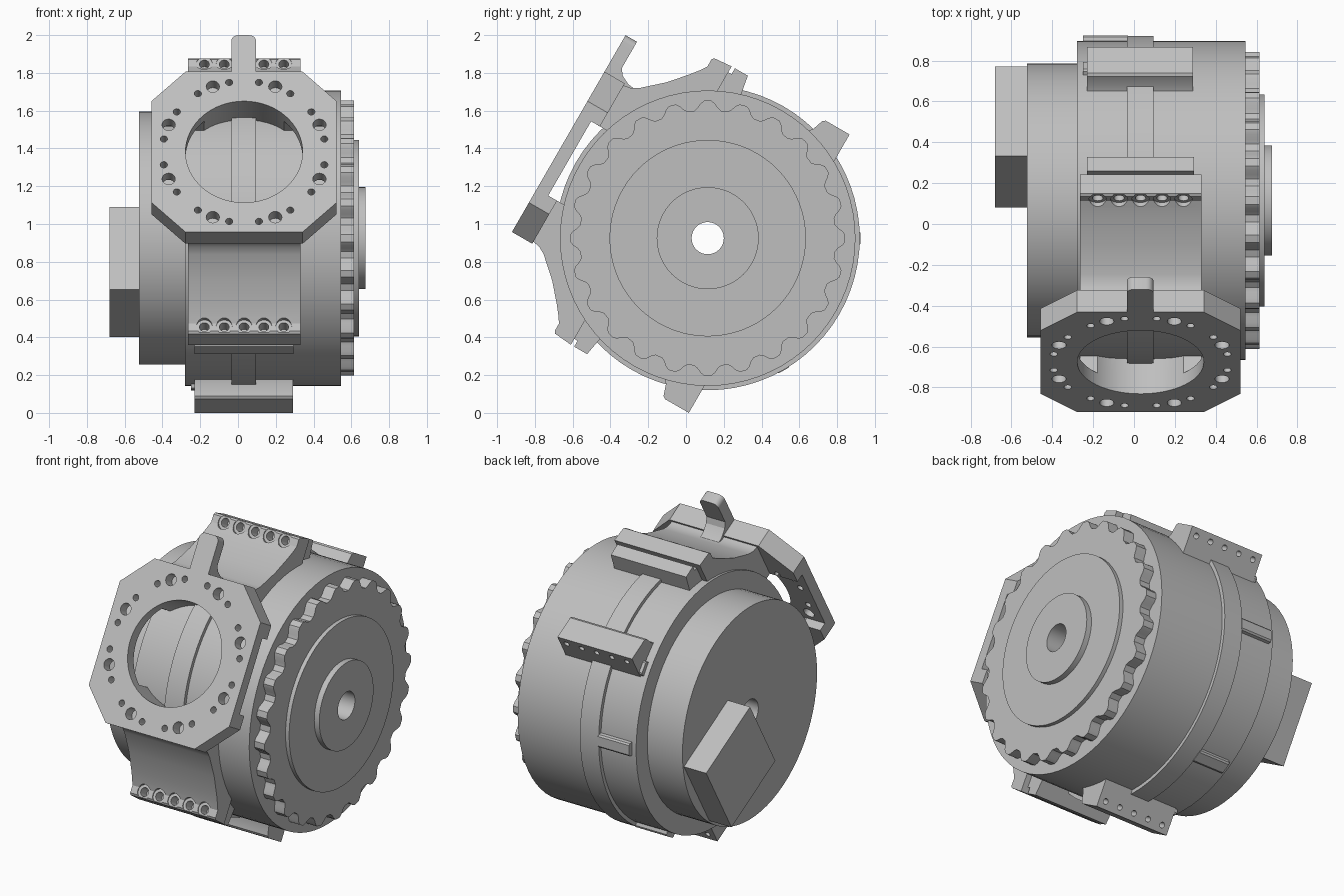
import bpy, bmesh
from math import cos, sin, pi, radians, sqrt
from mathutils import Vector

if "Cube" in bpy.data.objects:
    bpy.data.objects.remove(bpy.data.objects["Cube"])

GREY = (0.52, 0.52, 0.52, 1)
metal = bpy.data.materials.new("grey_metal")
metal.use_nodes = True
metal.diffuse_color = GREY
metal.node_tree.nodes["Principled BSDF"].inputs["Base Color"].default_value = GREY

CENTRE = Vector((0, 0.115, 0.925))   # drum axis runs along x through here
TILT = -30                           # the clamp frame is tilted about the axis
MID = 0.032                          # clamp mid plane in x


def finish(name, bm, tilt=TILT):
    bmesh.ops.recalc_face_normals(bm, faces=bm.faces)
    mesh = bpy.data.meshes.new(name)
    bm.to_mesh(mesh)
    bm.free()
    mesh.materials.append(metal)
    ob = bpy.data.objects.new(name, mesh)
    bpy.context.collection.objects.link(ob)
    ob.location = CENTRE
    ob.rotation_euler.x = radians(tilt)
    bpy.context.view_layer.update()
    return ob


def prism(name, outlines, lo, hi, axis="X", tilt=TILT):
    """Extrude outlines: (y, z) points along x, or (x, z) points along y."""
    bm = bmesh.new()
    for pts in outlines:
        def place(p, d):
            return (d, p[0], p[1]) if axis == "X" else (p[0], d, p[1])
        a = [bm.verts.new(place(p, lo)) for p in pts]
        b = [bm.verts.new(place(p, hi)) for p in pts]
        bm.faces.new(a)
        bm.faces.new(b[::-1])
        for i in range(len(a)):
            j = (i + 1) % len(a)
            bm.faces.new((a[i], b[i], b[j], a[j]))
    return finish(name, bm, tilt)


def lathe(name, profile, n=72):
    """Revolve a closed (x, radius) profile about the x axis."""
    bm = bmesh.new()
    rings = [[bm.verts.new((x, r * cos(2 * pi * k / n), r * sin(2 * pi * k / n)))
              for x, r in profile] for k in range(n)]
    for k in range(n):
        p, q = rings[k], rings[(k + 1) % n]
        for i in range(len(profile)):
            j = (i + 1) % len(profile)
            bm.faces.new((p[i], p[j], q[j], q[i]))
    return finish(name, bm, 0)


def circle(cx, cz, r, n=20):
    return [(cx + r * cos(2 * pi * k / n), cz + r * sin(2 * pi * k / n)) for k in range(n)]


def rect(x0, x1, z0, z1):
    return [(x0, z0), (x1, z0), (x1, z1), (x0, z1)]


def cut(ob, cutter):
    mod = ob.modifiers.new("cut", "BOOLEAN")
    mod.operation = "DIFFERENCE"
    mod.solver = "EXACT"
    mod.object = cutter
    bpy.context.view_layer.objects.active = ob
    bpy.ops.object.modifier_apply(modifier=mod.name)
    bpy.data.objects.remove(cutter)


parts = []

# Drum with its stepped hub and through hole
parts.append(lathe("drum", [
    (-0.525, 0.085), (-0.525, 0.67), (-0.28, 0.67), (-0.28, 0.782), (0.545, 0.782),
    (0.545, 0.52), (0.64, 0.52), (0.64, 0.27), (0.675, 0.27), (0.675, 0.085)]))

# Scalloped grip wheel
teeth, steps = 24, 10
wheel = []
for k in range(teeth * steps):
    t = 2 * pi * k / (teeth * steps)
    r = 0.703 + 0.025 * max(-1, min(1, 1.5 * cos(teeth * t)))
    wheel.append((r * cos(t), r * sin(t)))
grip = prism("grip_wheel", [wheel], 0.54, 0.615, tilt=0)
cut(grip, prism("cutter", [circle(0, 0, 0.2, 32)], 0.4, 0.8, tilt=0))
parts.append(grip)

# Square block on the far end
parts.append(prism("end_block", [rect(0.107, 0.611, -0.252, 0.252)], -0.68, -0.52))

# Narrow strap around the drum, with locating bars beside it
parts.append(lathe("strap", [(-0.035, 0.74), (-0.035, 0.805), (0.095, 0.805), (0.095, 0.74)]))
for i, angle in enumerate((0, -60, 35, -95)):
    parts.append(prism(f"locating_bar_{i + 1}",
                       [[(0.74, -0.05), (0.8, -0.04), (0.808, -0.03),
                         (0.808, 0.03), (0.8, 0.04), (0.74, 0.05)]],
                       -0.25, -0.03, tilt=angle))

# Mounting plate: octagon, thick at its ends, with bore and bolt circle
h, c = 0.49, 0.18
octagon = [(MID + x, z) for x, z in (
    (-h, c - h), (c - h, -h), (h - c, -h), (h, c - h),
    (h, h - c), (h - c, h), (c - h, h), (-h, h - c))]
plate = prism("mounting_plate", [octagon], -0.914, -0.79, "Y")
cut(plate, prism("cutter", [rect(-1, 1, -0.227, 0.227)], -0.844, -0.7, "Y"))
holes = [circle(MID, 0, 0.31, 64)]
for k in range(8):
    for offset, r in ((-12, 0.019), (0, 0.035), (12, 0.019)):
        a = radians(22.5 + 45 * k + offset)
        holes.append(circle(MID + 0.432 * cos(a), 0.432 * sin(a), r))
cut(plate, prism("cutter", holes, -1, -0.6, "Y"))
parts.append(plate)

# Rounded tab above the plate, with a small gusset behind it
tab = [(-0.035, 0.45), (0.095, 0.45)]
tab += [(0.06 + 0.035 * cos(k * pi / 12), 0.678 + 0.035 * sin(k * pi / 12)) for k in range(7)]
tab += [(-0.035 + 0.035 - 0.035 * sin(k * pi / 12), 0.678 + 0.035 * cos(k * pi / 12)) for k in range(7)]
parts.append(prism("tab", [tab], -0.914, -0.844, "Y"))
parts.append(prism("tab_gusset", [[(-0.85, 0.45), (-0.85, 0.56), (-0.82, 0.52),
                                   (-0.77, 0.495), (-0.72, 0.49), (-0.72, 0.45)]], -0.035, 0.095))

# Saddles, clamp blocks and their bolt rows, mirrored above and below
row = [MID + 0.105 * k for k in range(-2, 3)]
saddle_outer = [(-0.842, 0.227), (-0.842, 0.489), (-0.79, 0.478), (-0.75, 0.485),
                (-0.71, 0.508), (-0.60, 0.607), (-0.515, 0.705), (-0.48, 0.75),
                (-0.456, 0.785), (-0.456, 0.83), (-0.446, 0.842), (-0.345, 0.851),
                (-0.345, 0.70)]
saddle_inner = [(-0.775 * cos(a), 0.775 * sin(a))
                for a in (radians(63 - 46 * k / 12) for k in range(13))]
near_block = [(-0.35, 0.69), (-0.35, 0.815), (-0.325, 0.815), (-0.325, 0.851),
              (-0.246, 0.851), (-0.226, 0.74)]
far_block = [(0.17, 0.75), (0.195, 0.78), (0.215, 0.84), (0.23, 0.851),
             (0.376, 0.851), (0.376, 0.67), (0.17, 0.72)]

for side, s in (("upper", 1), ("lower", -1)):
    def flip(pts):
        return [(y, s * z) for y, z in pts]

    saddle = prism(side + "_saddle", [flip(saddle_outer + saddle_inner)], -0.265, 0.33)
    cut(saddle, prism("cutter", [circle(MID, 0, 0.31, 64)], -1, -0.3, "Y"))
    cut(saddle, prism("cutter", [circle(x, s * 0.803, 0.043) for x in row], -0.65, -0.45, "Y"))
    cut(saddle, prism("cutter", [circle(x, s * 0.803, 0.026) for x in row], -0.5, -0.38, "Y"))
    near = prism(side + "_near_block", [flip(near_block)], -0.23, 0.295)
    far = prism(side + "_far_block", [flip(far_block)], -0.23, 0.29)
    cut(far, prism("cutter", [circle(x, s * 0.805, 0.017, 16) for x in row], 0.3, 0.5, "Y"))
    parts += [saddle, near, far]

# Smooth rounds, keep edges crisp
for ob in bpy.context.view_layer.objects:
    ob.select_set(ob in parts)
bpy.context.view_layer.objects.active = parts[0]
bpy.ops.object.shade_smooth_by_angle(angle=radians(25))
